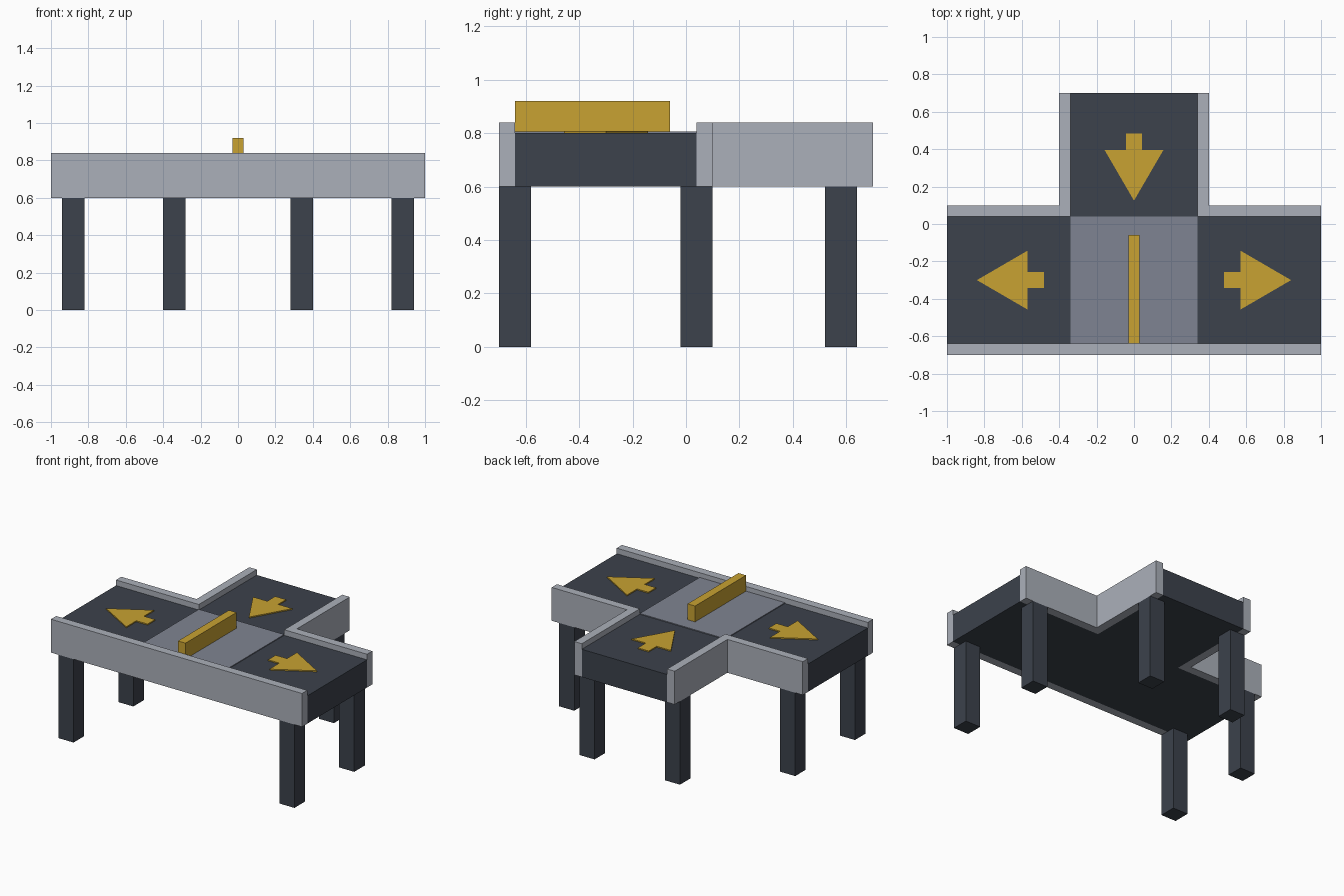
import bpy, math
from mathutils import Matrix, Vector

if "Cube" in bpy.data.objects:
    bpy.data.objects.remove(bpy.data.objects["Cube"])


def material(name, rgb):
    m = bpy.data.materials.new(name)
    m.diffuse_color = (*rgb, 1)
    m.use_nodes = True
    m.node_tree.nodes["Principled BSDF"].inputs["Base Color"].default_value = m.diffuse_color
    return m


DARK = material("charcoal", (0.045, 0.054, 0.072))
RAIL = material("light grey metal", (0.407, 0.434, 0.491))
PLATE = material("mid grey", (0.212, 0.231, 0.287))
GOLD = material("mustard yellow", (0.578, 0.361, 0.032))


def prism(name, outline, z0, z1, mat):
    """Extrude a counter-clockwise outline from z0 to z1."""
    n = len(outline)
    verts = [(x, y, z) for z in (z0, z1) for x, y in outline]
    faces = [tuple(reversed(range(n))), tuple(range(n, 2 * n))]
    faces += [(i, (i + 1) % n, n + (i + 1) % n, n + i) for i in range(n)]
    me = bpy.data.meshes.new(name)
    me.from_pydata(verts, [], faces)
    me.materials.append(mat)
    ob = bpy.data.objects.new(name, me)
    bpy.context.collection.objects.link(ob)
    return ob


def box(name, x0, x1, y0, y1, z0, z1, mat):
    return prism(name, [(x0, y0), (x1, y0), (x1, y1), (x0, y1)], z0, z1, mat)


# T-shaped conveyor bed
prism("conveyor_bed", [(-1, -.64), (1, -.64), (1, .04), (.34, .04),
                       (.34, .7), (-.34, .7), (-.34, .04), (-1, .04)],
      0.6, 0.8, DARK)

# Junction plate and divider
box("junction_plate", -.34, .34, -.64, .04, 0.8, 0.806, PLATE)
box("divider", -.03, .03, -.64, -.06, 0.806, 0.92, GOLD)

# Rails
box("front_rail", -1, 1, -.7, -.64, 0.6, 0.84, RAIL)
for s, side in ((-1, "left"), (1, "right")):
    xs = sorted((s * .4, s * 1))
    box(side + "_back_rail", *xs, .04, .1, 0.6, 0.84, RAIL)
    xs = sorted((s * .34, s * .4))
    box(side + "_spur_rail", *xs, .04, .7, 0.6, 0.84, RAIL)
    # Legs
    for part, x, y in (("front", .88, -.64), ("middle", .88, .04), ("spur", .34, .58)):
        x *= s
        box(f"{side}_{part}_leg", x - .06, x + .06, y - .06, y + .06, 0, 0.6, DARK)

# Direction arrows
ARROW = [(-.18, -.043), (-.09, -.043), (-.09, -.157), (.18, 0),
         (-.09, .157), (-.09, .043), (-.18, .043)]
for name, x, y, deg in (("left_arrow", -.66, -.3, 180), ("right_arrow", .66, -.3, 0),
                        ("spur_arrow", 0, .305, -90)):
    rot = Matrix.Rotation(math.radians(deg), 2)
    pts = [tuple(rot @ Vector(p) + Vector((x, y))) for p in ARROW]
    prism(name, pts, 0.8, 0.808, GOLD)
